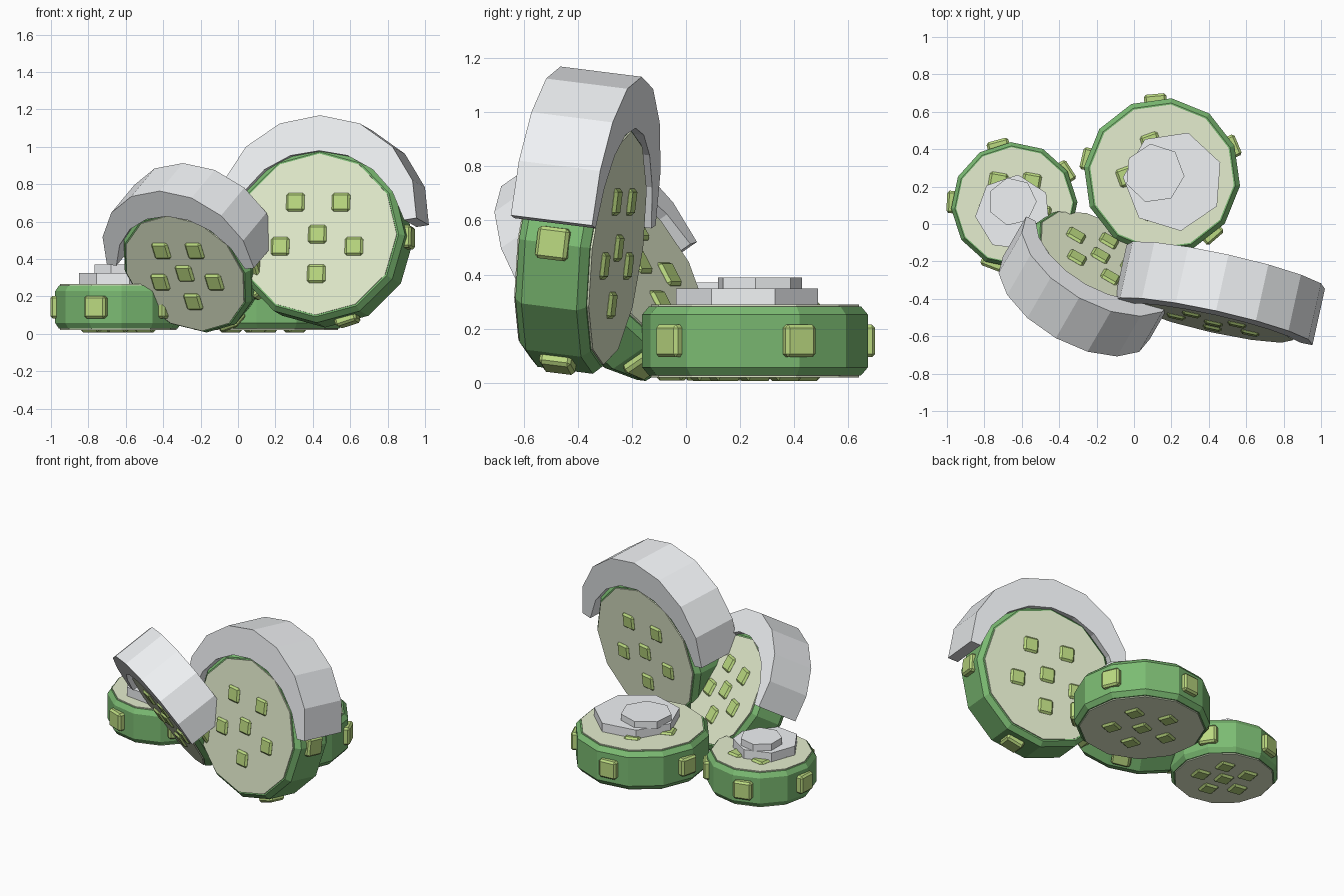
import bpy, bmesh
from math import sin, cos, pi, radians
from mathutils import Matrix

if "Cube" in bpy.data.objects:
    bpy.data.objects.remove(bpy.data.objects["Cube"])


def material(name, rgb):
    m = bpy.data.materials.new(name)
    m.diffuse_color = (*rgb, 1)
    m.use_nodes = True
    m.node_tree.nodes["Principled BSDF"].inputs["Base Color"].default_value = m.diffuse_color
    return m


RIND = material("rind_green", (0.20, 0.50, 0.17))
FLESH = material("pale_face", (0.78, 0.85, 0.62))
STUD = material("stud_green", (0.50, 0.70, 0.22))
SNOW = material("snow_white", (0.87, 0.89, 0.91))


def finish(bm, name, matrix, mat):
    bmesh.ops.recalc_face_normals(bm, faces=bm.faces)
    me = bpy.data.meshes.new(name)
    bm.to_mesh(me)
    bm.free()
    ob = bpy.data.objects.new(name, me)
    ob.matrix_world = matrix
    bpy.context.collection.objects.link(ob)
    me.materials.append(mat)


def bridge(bm, rings):
    """Skin a list of closed vertex rings and cap both ends."""
    n = len(rings[0])
    for a, b in zip(rings, rings[1:]):
        for i in range(n):
            j = (i + 1) % n
            bm.faces.new((a[i], a[j], b[j], b[i]))
    bm.faces.new(rings[0])
    bm.faces.new(rings[-1])


def turned(name, profile, n, matrix, mat, spin=0):
    """Closed solid from (radius, y) rings around the local Y axis."""
    bm = bmesh.new()
    bridge(bm, [[bm.verts.new((r * cos(spin + 2 * pi * i / n), y, r * sin(spin + 2 * pi * i / n)))
                 for i in range(n)] for r, y in profile])
    finish(bm, name, matrix, mat)


def stud(bm, m, size):
    """Small square block with bevelled edges."""
    part = bmesh.ops.create_cube(bm, size=1, matrix=m @ Matrix.Diagonal((size, size, 0.06, 1)))
    edges = {e for v in part["verts"] for e in v.link_edges}
    bmesh.ops.bevel(bm, geom=list(edges), offset=0.012, segments=1, affect='EDGES')


def studs(name, r, t, face_a, edge_a, tilt, matrix):
    """A centre stud plus a ring of five on each face, and five around the rim."""
    bm = bmesh.new()
    for side in (-1, 1):
        spots = [(0, 0)] + [(0.45 * r * cos(a), 0.45 * r * sin(a))
                            for a in (radians(face_a + 72 * i) for i in range(5))]
        for x, z in spots:
            stud(bm, Matrix.Translation((x, side * (t / 2 - 0.01), z))
                 @ Matrix.Rotation(radians(tilt), 4, 'Y')
                 @ Matrix.Rotation(pi / 2, 4, 'X'), 0.1)
    for i in range(5):
        a = radians(edge_a + 72 * i)
        stud(bm, Matrix.Translation((r * 0.98 * cos(a), 0, r * 0.98 * sin(a)))
             @ Matrix.Rotation(pi / 2 - a, 4, 'Y'), 0.12)
    finish(bm, name, matrix, STUD)


def disc(label, loc, yaw, lean, r, t, face_a=-90, edge_a=0, tilt=0):
    m = (Matrix.Translation(loc) @ Matrix.Rotation(radians(yaw), 4, 'Z')
         @ Matrix.Rotation(radians(lean), 4, 'X'))
    h = t / 2
    spin = radians(edge_a)
    turned(label + "_rind", [(r * 0.94, -h), (r, -h + 0.03), (r, h - 0.03), (r * 0.94, h)],
           12, m, RIND, spin)
    turned(label + "_faces", [(r * 0.92, -h - 0.007), (r * 0.92, h + 0.007)], 12, m, FLESH, spin)
    studs(label + "_studs", r, t, face_a, edge_a, tilt, m)
    return m


def snow_arc(label, m, r, t, start, end, n=8):
    """Crescent of snow lying over the upper rim."""
    bm = bmesh.new()
    rows = []
    for i in range(n + 1):
        a = radians(start + (end - start) * i / n)
        k = max(0, sin(pi * i / n)) ** 0.8
        outer, inner = r * (1.165 + 0.19 * k), r * (1.02 - 0.07 * k)
        rows.append([bm.verts.new((q * cos(a), y, q * sin(a)))
                     for q, y in ((outer, -t / 2), (outer, t / 2), (inner, t / 2), (inner, -t / 2))])
    bridge(bm, rows)
    finish(bm, label, m, SNOW)


def snow_slab(label, x, y, r, z0, z1, spin):
    """Seven-sided flat snow layer; +90 about X maps local Y to world Z."""
    m = Matrix.Translation((x, y, 0)) @ Matrix.Rotation(pi / 2, 4, 'X')
    turned(label, [(r, z0), (r, z1)], 7, m, SNOW, radians(spin))


# flat discs
disc("small_flat_disc", (-0.64, 0.10, 0.143), 0, -90, 0.338, 0.23, 53, 33, 10)
disc("large_flat_disc", (0.15, 0.255, 0.155), 0, -90, 0.42, 0.255, 36, 23, -20)

# standing discs with snow crescents
m = disc("medium_leaning_disc", (-0.232, -0.26, 0.385), -30, 31, 0.39, 0.23)
snow_arc("medium_snow_cap", m, 0.39, 0.29, 6, 171)
m = disc("big_upright_disc", (0.455, -0.39, 0.515), -12.5, -7, 0.472, 0.27)
snow_arc("big_snow_cap", m, 0.472, 0.31, 9, 171)

# stepped snow on the flat discs
snow_slab("small_snow_lower", -0.645, 0.06, 0.205, 0.24, 0.325, 20)
snow_slab("small_snow_upper", -0.65, 0.12, 0.13, 0.32, 0.37, 0)
snow_slab("large_snow_lower", 0.21, 0.23, 0.27, 0.27, 0.348, 30)
snow_slab("large_snow_upper", 0.11, 0.27, 0.16, 0.34, 0.39, 5)
